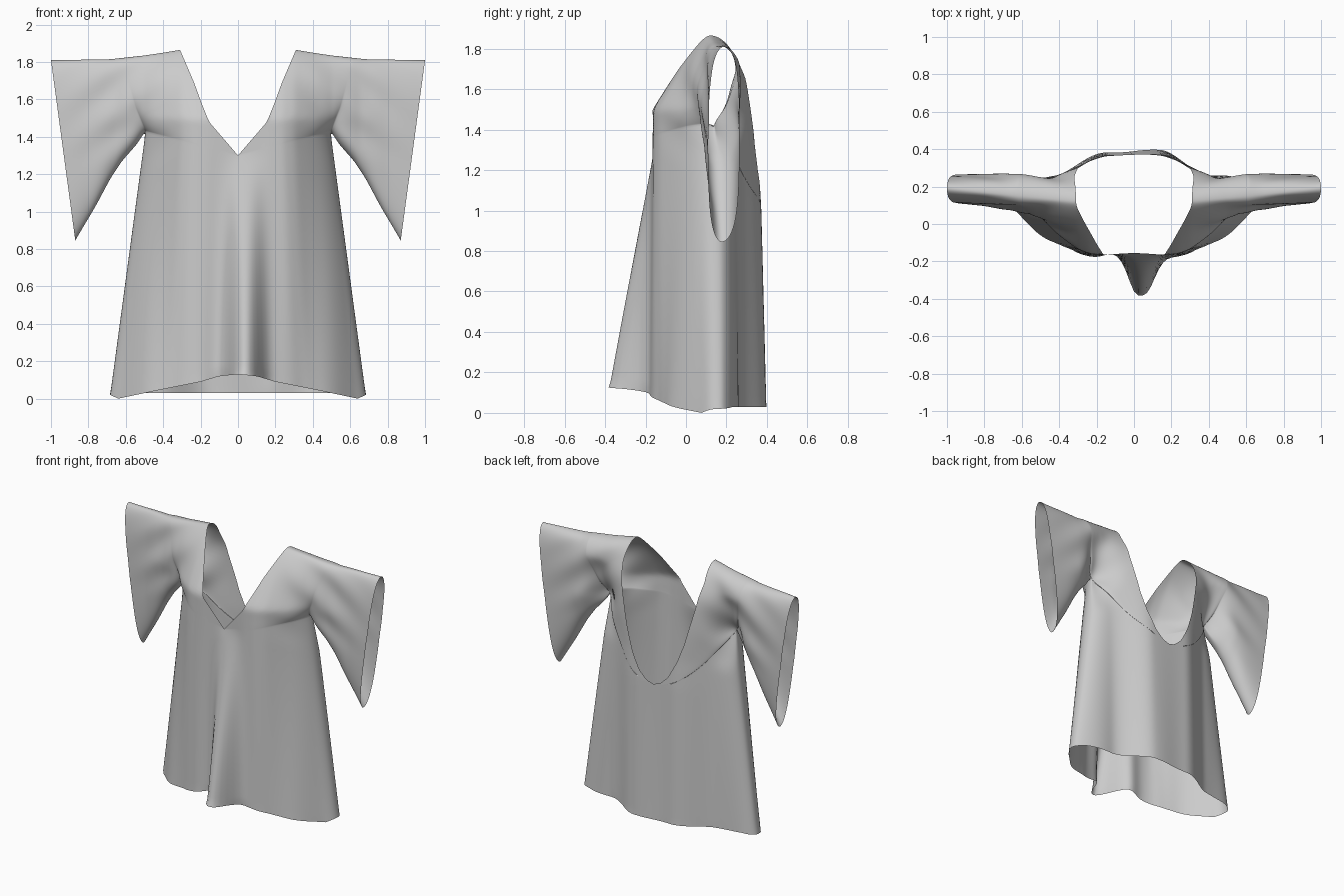
import bpy, bmesh, math

if "Cube" in bpy.data.objects:
    bpy.data.objects.remove(bpy.data.objects["Cube"])

def interp(x, pts):
    if x <= pts[0][0]:
        return pts[0][1]
    for (a, b), (c, d) in zip(pts, pts[1:]):
        if x <= c:
            return b + (d - b) * (x - a) / (c - a)
    return pts[-1][1]

def clamp(v):
    return max(0.0, min(1.0, v))

def mix(a, b, t):
    return (a[0] + (b[0] - a[0]) * t, a[1] + (b[1] - a[1]) * t)

# Outline curves of one half, in the x-z plane
ARMPIT, CORNER, TOP_Z, SPLIT = (0.495, 1.43), (0.685, 0.02), 1.865, 0.5
UNDERARM = [(0.495, 1.43), (0.54, 1.36), (0.62, 1.27), (0.68, 1.18), (0.76, 1.03), (0.87, 0.845)]
SHOULDER = [(0.31, 1.865), (0.4, 1.85), (0.5, 1.835), (0.68, 1.815), (1.0, 1.81)]
NECK = {'front': [(1.30, 0), (1.48, 0.155), (1.58, 0.195), (1.69, 0.235), (1.865, 0.31)],
        'back': [(0.99, 0), (1.005, 0.05), (1.06, 0.11), (1.18, 0.175), (1.32, 0.225),
                 (1.58, 0.29), (1.75, 0.32), (1.865, 0.31)]}
HEM = {'front': [(0, 0.13), (0.1, 0.12), (0.2, 0.09), (0.45, 0.04), (0.64, 0.0), (0.685, 0.02)],
       'back': [(0, 0.03), (0.6, 0.03), (0.685, 0.02)]}
TOPLINE = {'front': 1.0, 'back': 1.9}   # sag of the line from neck to armpit
ROUND = {'front': 7, 'back': 5}         # how squarely the side folds over
CHEST = [(0, -0.155), (0.16, -0.165), (0.24, -0.16), (0.3, -0.135), (0.4, -0.06),
         (0.5, 0.01), (0.65, 0.075), (0.8, 0.1), (1, 0.115)]
SPINE = [(0, 0.39), (0.5, 0.38), (1.0, 0.37), (1.4, 0.35), (1.65, 0.325), (1.8, 0.27), (1.87, 0.24)]

def seam_y(x):
    return 0.12 + 0.07 * clamp((x - 0.3) / 0.7)

# Depth of the front and back cloth, with the centre pleat and soft ripples
def depth(sheet, x, z, side):
    d = clamp((1.43 - z) / 1.4) * clamp((0.8 - x) / 0.1)
    if sheet == 'front':
        y = interp(x * (1 - 0.2 * d), CHEST)
        y += (0.06 + 0.055 * clamp((x - 0.3) / 0.4) - y) * clamp((z - 1.5) / 0.37)
        y -= 0.235 * clamp((1.3 - z) / 1.17) * math.exp(-abs((side * x - 0.04) / 0.09) ** 2.5)
        y += 0.012 * d * math.sin(22 * x)
    else:
        g = clamp((0.42 + 0.05 * clamp((z - 1.2) / 0.4) - x) / 0.28)
        g = g * g * (3 - 2 * g)
        y = 0.265 + (interp(z, SPINE) - 0.265) * g
        y += 0.008 * d * math.sin(15 * side * x)
        # cloth drawn forward around the armpit
        y -= (y - 0.15) * clamp(1 - abs(z - 1.43) / 0.27) * math.exp(-((x - 0.5) / 0.09) ** 2)
    # diagonal pull wrinkles on the shoulders and sleeves
    s = clamp((x - 0.28) / 0.15) * clamp((z - 1.2) / 0.2) * clamp((1.0 - x) / 0.3)
    return y + 0.008 * s * math.sin(24 * z + 18 * x)

bm = bmesh.new()

def add_grid(rows):
    vs = [[bm.verts.new(p) for p in r] for r in rows]
    for a, b in zip(vs, vs[1:]):
        for i in range(len(a) - 1):
            bm.faces.new((a[i], a[i + 1], b[i + 1], b[i]))

NU, NV = 44, 40
us = [math.sin(1.45 * i / NU) / math.sin(1.45) for i in range(NU + 1)]
us[-1] = 1.0

def point(sheet, side, p, w):
    x, z = p
    s = seam_y(x)
    return (side * x, s + (depth(sheet, x, z, side) - s) * w, z)

for side in (1, -1):
    for sheet in ('front', 'back'):
        neck = NECK[sheet]
        low = (0, neck[0][0])

        def topline(u):
            return (ARMPIT[0] * u, low[1] + (ARMPIT[1] - low[1]) * u ** TOPLINE[sheet])

        def body_round(u):
            return math.sqrt(max(0, 1 - u ** ROUND[sheet]))

        # Skirt and torso panel, hem up to the line from neck to armpit
        rows = []
        for j in range(NV + 1):
            row = []
            for u in us:
                hx = CORNER[0] * u
                p = mix((hx, interp(hx, HEM[sheet])), topline(u), j / NV)
                row.append(point(sheet, side, p, body_round(u)))
            rows.append(row)
        add_grid(rows)

        # Yoke and sleeve panel, neckline out to the cuff
        ts = [SPLIT * u for u in us] + [SPLIT + (1 - SPLIT) * i / 30 for i in range(1, 31)]
        rows = []
        for j in range(NV + 1):
            v = (1 - math.cos(math.pi * j / NV)) / 2
            nz = low[1] + (TOP_Z - low[1]) * v
            off = interp(nz, neck) - 0.31 * v
            row = []
            for t in ts:
                if t <= SPLIT:
                    bot, wb = topline(t / SPLIT), body_round(t / SPLIT)
                else:
                    bx = ARMPIT[0] + (0.87 - ARMPIT[0]) * (t - SPLIT) / (1 - SPLIT)
                    bot, wb = (bx, interp(bx, UNDERARM)), 0
                tx = 0.31 + 0.69 * (0.8 * t + 0.2 * t * t)
                p = mix(bot, (tx, interp(tx, SHOULDER)), v)
                p = (p[0] + off * (1 - t) ** 2, p[1])
                k = 3 + 4 * clamp((t - SPLIT) / 0.2)
                w = math.sqrt(max(0, 1 - v ** 8)) * math.sqrt(max(0, 1 - (1 - wb * wb) * (1 - v) ** k))
                row.append(point(sheet, side, p, w))
            rows.append(row)
        add_grid(rows)

# Sew the panels together and relax the cloth away from its open edges
bmesh.ops.remove_doubles(bm, verts=bm.verts, dist=0.0002)
inner = [v for v in bm.verts if not v.is_boundary]
for _ in range(3):
    bmesh.ops.smooth_vert(bm, verts=inner, factor=0.5, use_axis_x=True, use_axis_y=True, use_axis_z=True)
bmesh.ops.recalc_face_normals(bm, faces=bm.faces)

mesh = bpy.data.meshes.new("robe")
bm.to_mesh(mesh)
bm.free()
robe = bpy.data.objects.new("robe", mesh)
bpy.context.collection.objects.link(robe)
mesh.shade_smooth()
